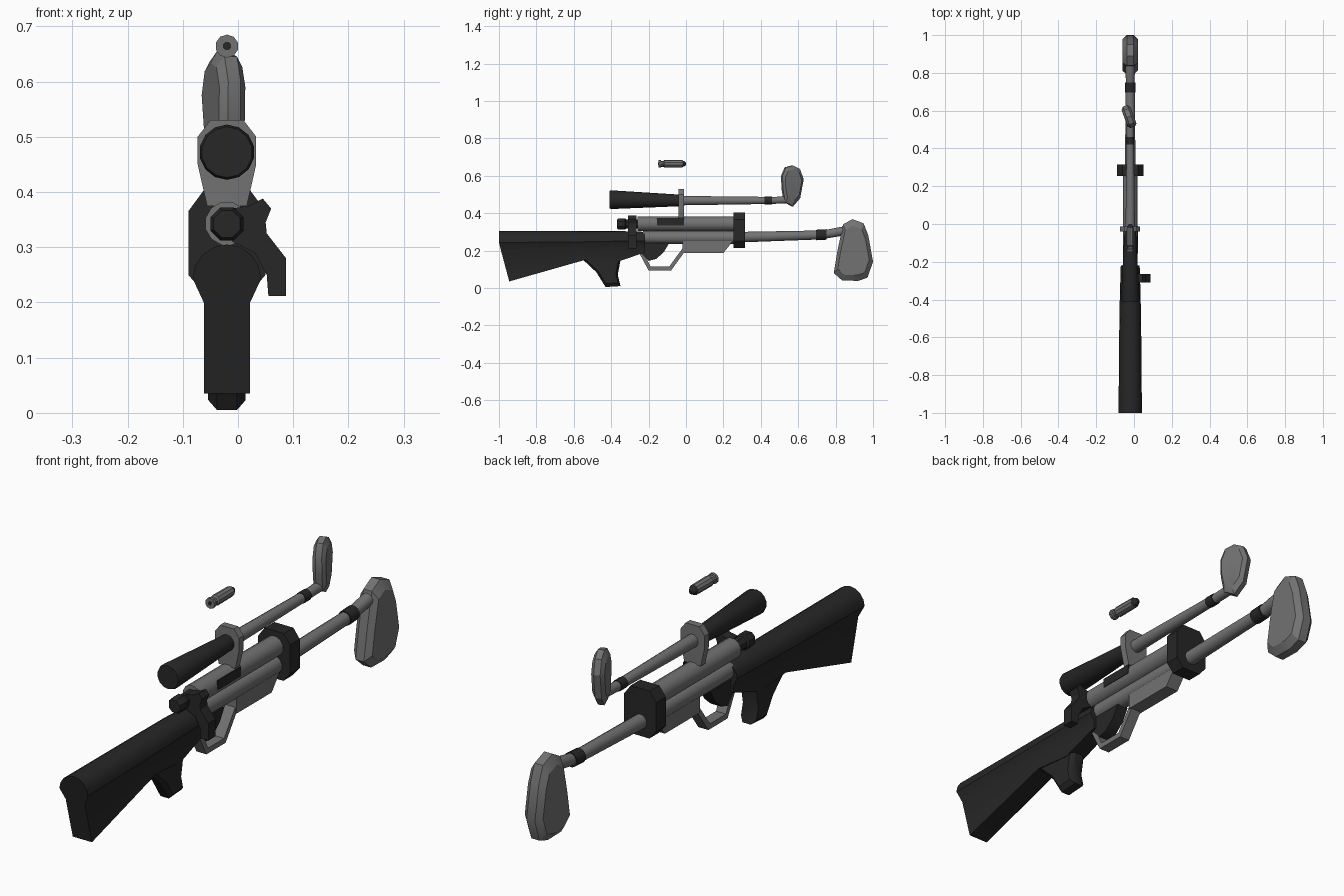
import bpy, bmesh, math
from mathutils import Vector, Matrix

if "Cube" in bpy.data.objects:
    bpy.data.objects.remove(bpy.data.objects["Cube"])

CX = -0.02  # the whole model sits slightly off centre


def material(name, v):
    m = bpy.data.materials.new(name)
    m.use_nodes = True
    m.diffuse_color = (v, v, v, 1)
    m.node_tree.nodes["Principled BSDF"].inputs["Base Color"].default_value = (v, v, v, 1)
    return m


DARK = material("black polymer", 0.02)
GREY = material("grey steel", 0.17)


def finish(name, bm, mat, smooth=35):
    bmesh.ops.recalc_face_normals(bm, faces=bm.faces)
    me = bpy.data.meshes.new(name)
    bm.to_mesh(me)
    bm.free()
    ob = bpy.data.objects.new(name, me)
    bpy.context.collection.objects.link(ob)
    me.materials.append(mat)
    bpy.ops.object.select_all(action="DESELECT")
    ob.select_set(True)
    bpy.context.view_layer.objects.active = ob
    bpy.ops.object.shade_smooth_by_angle(angle=math.radians(smooth))
    return ob


def loft(name, rings, mat, smooth=35):
    """Skin a list of equal-length point rings and cap both ends."""
    bm = bmesh.new()
    rows = [[bm.verts.new(p) for p in ring] for ring in rings]
    n = len(rows[0])
    for a, b in zip(rows, rows[1:]):
        for i in range(n):
            j = (i + 1) % n
            bm.faces.new((a[i], a[j], b[j], b[i]))
    bm.faces.new(rows[0])
    bm.faces.new(rows[-1])
    return finish(name, bm, mat, smooth)


def tube(name, stations, mat, sides=12):
    """Round bar along y from (y, z, radius) stations."""
    turn = [math.tau * (i + 0.5) / sides for i in range(sides)]
    return loft(name, [[(CX + r * math.cos(a), y, z + r * math.sin(a)) for a in turn]
                       for y, z, r in stations], mat)


def side_plate(name, outline, half, mat, inset=0.0, middle=None):
    """Side outline (y, z) given thickness in x, with optional chamfered rims."""
    cy = sum(p[0] for p in outline) / len(outline)
    cz = sum(p[1] for p in outline) / len(outline)
    core = half if middle is None else middle

    def ring(x, k):
        return [(CX + x, cy + (y - cy) * k, cz + (z - cz) * k) for y, z in outline]
    if not inset:
        return loft(name, [ring(-half, 1), ring(half, 1)], mat)
    k = 1 - inset
    return loft(name, [ring(-half, k), ring(-core, 1), ring(core, 1), ring(half, k)], mat, 30)


def cross_plate(name, outline, y0, y1, mat):
    """Front outline (x, z) given thickness along y."""
    return loft(name, [[(x, y, z) for x, z in outline] for y in (y0, y1)], mat, 20)


def mirrored(half):
    return [(CX + x, z) for x, z in half] + [(CX - x, z) for x, z in reversed(half)]


# Stock: keyhole section with a round top and a narrow lower blade
def stock_ring(yt, top, r, neck, yb, bottom, w):
    arc = [(CX + r * math.cos(math.pi * i / 8), yt, top - r + r * math.sin(math.pi * i / 8))
           for i in range(9)]
    yn = yt + (yb - yt) * 0.2
    return arc + [(CX - w, yn, neck), (CX - w, yb, bottom), (CX + w, yb, bottom), (CX + w, yn, neck)]


loft("stock", [
    stock_ring(-1.0, 0.305, 0.062, 0.20, -0.945, 0.035, 0.042),
    stock_ring(-0.55, 0.305, 0.058, 0.21, -0.54, 0.15, 0.040),
    stock_ring(-0.38, 0.305, 0.055, 0.215, -0.38, 0.135, 0.036),
    stock_ring(-0.22, 0.30, 0.050, 0.22, -0.22, 0.19, 0.034)], DARK, 30)
side_plate("pistol_grip", [(-0.56, 0.16), (-0.48, 0.085), (-0.43, 0.005), (-0.35, 0.01),
                           (-0.365, 0.07), (-0.35, 0.15), (-0.40, 0.2)],
           0.034, DARK, 0.2, 0.018)
side_plate("magazine_fin", [(-0.25, 0.24), (-0.245, 0.19), (-0.20, 0.145), (-0.16, 0.155),
                            (-0.12, 0.19), (-0.09, 0.24)], 0.024, DARK)

# Receiver tubes and fore end
tube("receiver", [(-0.26, 0.343, 0.040), (0.27, 0.343, 0.040)], GREY)
tube("lower_barrel", [(-0.23, 0.27, 0.035), (0.27, 0.27, 0.035)], GREY)
side_plate("ejection_port", [(-0.155, 0.335), (-0.155, 0.372), (-0.01, 0.372), (-0.01, 0.335)],
           0.002, DARK).location.x = 0.039
side_plate("fore_end", [(-0.02, 0.25), (-0.02, 0.187), (0.20, 0.187), (0.25, 0.25)], 0.028, GREY)

# Trigger guard: bent strip
outer = [(-0.265, 0.215), (-0.20, 0.093), (-0.08, 0.093), (-0.012, 0.187)]
inner = [(-0.245, 0.225), (-0.19, 0.114), (-0.09, 0.114), (-0.02, 0.21)]
loft("trigger_guard", [[(CX + x, *p) for x, p in ((-0.022, o), (0.022, o), (0.022, i), (-0.022, i))]
                       for o, i in zip(outer, inner)], GREY, 20)

# Band that clamps the two tubes
cross_plate("barrel_band", mirrored([(0.04, 0.215), (0.07, 0.25), (0.07, 0.365), (0.042, 0.403)]),
            0.255, 0.315, DARK)

# Bolt and its handle
tube("bolt", [(-0.37, 0.342, 0.026), (-0.36, 0.342, 0.032), (-0.325, 0.342, 0.032),
              (-0.32, 0.342, 0.026), (-0.25, 0.342, 0.026)], DARK, 8)
cross_plate("bolt_handle", [(-0.01, 0.37), (0.02, 0.375), (0.045, 0.388), (0.06, 0.37),
                            (0.05, 0.345), (0.052, 0.325), (0.087, 0.28), (0.087, 0.212),
                            (0.055, 0.212), (0.052, 0.25), (0.03, 0.29), (-0.01, 0.31)],
            -0.31, -0.265, DARK)

# Main club: shaft, collar, neck and head
tube("main_shaft", [(0.30, 0.272, 0.029), (0.70, 0.283, 0.025)], GREY)
tube("main_collar", [(0.695, 0.283, 0.029), (0.75, 0.286, 0.029)], DARK)
tube("main_neck", [(0.745, 0.287, 0.024), (0.80, 0.297, 0.025), (0.87, 0.31, 0.025)], GREY)
side_plate("main_club_head", [(0.79, 0.08), (0.81, 0.20), (0.84, 0.34), (0.89, 0.368),
                              (0.95, 0.345), (0.975, 0.28), (1.0, 0.14), (0.97, 0.055),
                              (0.92, 0.038), (0.835, 0.04)], 0.04, GREY, 0.2, 0.018)

# Scope made from a second club: grip, bracket, shaft, collar, neck and head
tube("scope_grip", [(-0.41, 0.472, 0.046), (-0.40, 0.472, 0.05), (-0.03, 0.468, 0.031)], DARK, 14)
cross_plate("scope_bracket", mirrored([(0.036, 0.375), (0.053, 0.45), (0.053, 0.50), (0.03, 0.53)]),
            -0.04, -0.012, GREY)
tube("scope_shaft", [(-0.03, 0.467, 0.026), (0.42, 0.468, 0.020)], GREY)
tube("scope_collar", [(0.42, 0.468, 0.022), (0.46, 0.468, 0.022)], DARK)
tube("scope_neck", [(0.46, 0.468, 0.019), (0.56, 0.472, 0.02)], GREY)
head = side_plate("scope_club_head", [(0.525, 0.46), (0.512, 0.53), (0.51, 0.60), (0.53, 0.645),
                                      (0.57, 0.655), (0.61, 0.635), (0.63, 0.58), (0.61, 0.48),
                                      (0.57, 0.436)], 0.025, GREY, 0.22, 0.012)
pivot = Matrix.Translation((CX, 0.55, 0))
head.data.transform(pivot @ Matrix.Rotation(math.radians(20), 4, "Z") @ pivot.inverted())

# Loose cartridge above the scope
tube("cartridge", [(-0.147, 0.664, 0.021), (-0.135, 0.664, 0.021), (-0.133, 0.664, 0.016),
                   (-0.12, 0.664, 0.016), (-0.115, 0.664, 0.021), (-0.02, 0.664, 0.020)], GREY, 10)
tube("cartridge_tip", [(-0.02, 0.664, 0.018), (-0.005, 0.664, 0.012), (0.0, 0.664, 0.005)], DARK, 10)
tube("cartridge_primer", [(-0.149, 0.664, 0.008), (-0.146, 0.664, 0.008)], DARK, 8)
